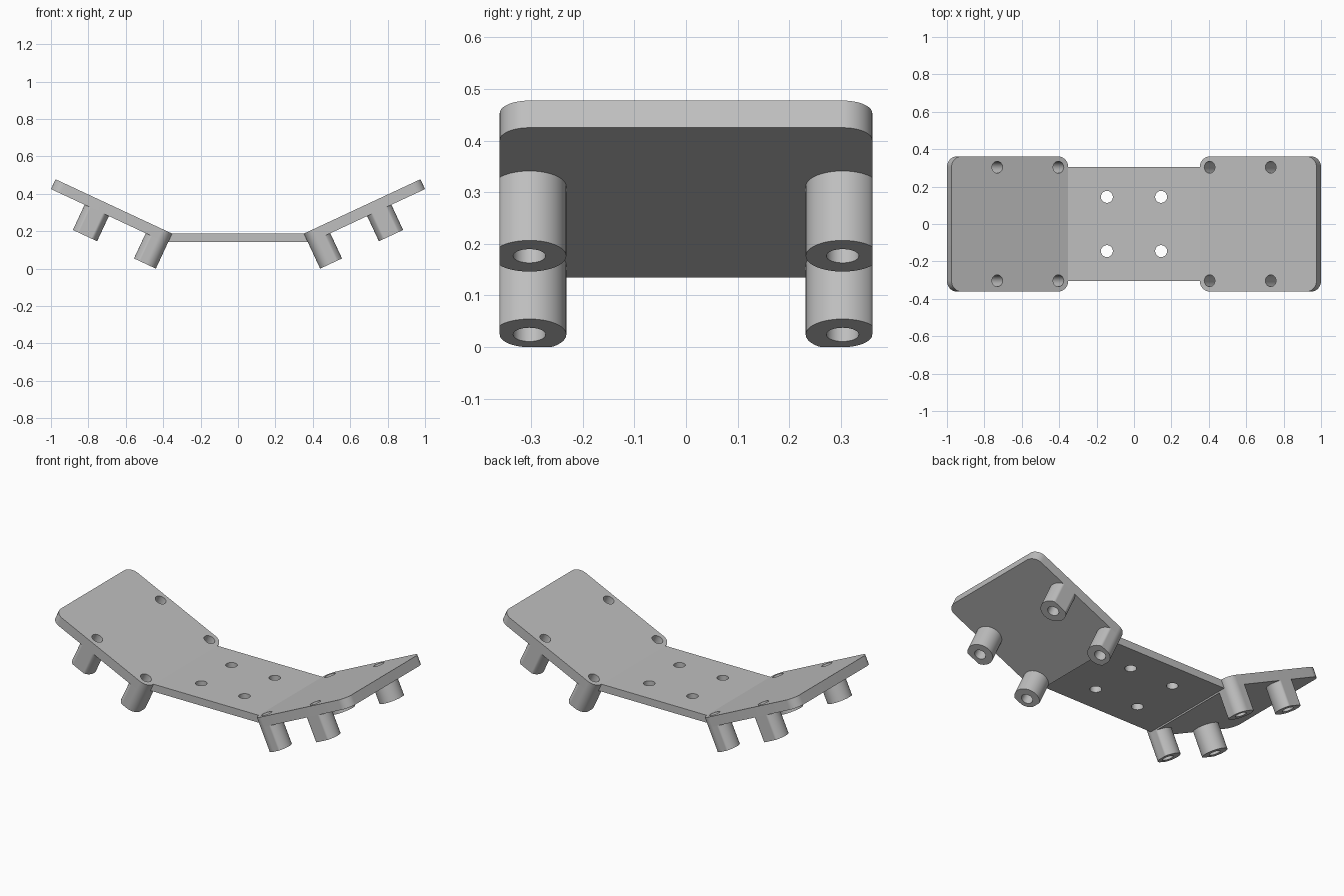
import bpy
import bmesh
from math import cos, sin, pi, radians
from mathutils import Matrix

default = bpy.data.objects.get("Cube")
if default:
    bpy.data.objects.remove(default)

TILT = radians(25)
HINGE_X, TOP_Z = 0.352, 0.187        # top edge where the wings meet the centre
WING_LEN, WING_HALF, WING_THICK = 0.688, 0.361, 0.058
CORNER_R = 0.0575
BOSS_R, BORE_R, BOSS_END = 0.0715, 0.0315, 0.2065
BOSS_S = (CORNER_R, 0.418)           # boss positions along the wing
BOSS_Y = WING_HALF - CORNER_R
CENTRE_HALF, CENTRE_THICK = 0.305, 0.045

grey = bpy.data.materials.new("plain grey")
grey.use_nodes = True
colour = (0.52, 0.52, 0.52, 1)
grey.diffuse_color = colour
grey.node_tree.nodes["Principled BSDF"].inputs["Base Color"].default_value = colour


def arc(x, y, r, start=0.0, sweep=2 * pi, n=48):
    """Points on an arc; a full turn leaves out the repeated last point."""
    steps = n if sweep > 6 else n + 1
    return [(x + r * cos(start + sweep * i / n), y + r * sin(start + sweep * i / n))
            for i in range(steps)]


def slab(name, outer, holes, top, bottom, matrix=Matrix(), flare=0.0):
    """Extrude an outline with holes; flare widens the bottom ends in x."""
    bm = bmesh.new()
    edges = []
    for loop in [outer] + holes:
        verts = [bm.verts.new((x, y, top)) for x, y in loop]
        edges += [bm.edges.new((v, verts[i - 1])) for i, v in enumerate(verts)]
    bmesh.ops.triangle_fill(bm, edges=edges, use_beauty=True, normal=(0, 0, 1))
    ext = bmesh.ops.extrude_face_region(bm, geom=bm.faces[:], use_keep_orig=True)
    for v in [g for g in ext["geom"] if isinstance(g, bmesh.types.BMVert)]:
        v.co.z = bottom
        if flare and abs(v.co.x) > HINGE_X - 0.01:
            v.co.x += flare if v.co.x > 0 else -flare
    bmesh.ops.recalc_face_normals(bm, faces=bm.faces[:])
    mesh = bpy.data.meshes.new(name)
    bm.to_mesh(mesh)
    bm.free()
    mesh.materials.append(grey)
    obj = bpy.data.objects.new(name, mesh)
    obj.matrix_world = matrix
    bpy.context.collection.objects.link(obj)
    bpy.ops.object.select_all(action='DESELECT')
    obj.select_set(True)
    bpy.context.view_layer.objects.active = obj
    bpy.ops.object.shade_smooth_by_angle(angle=radians(30))
    return obj


# Centre plate with four screw holes, its ends bevelled to meet the wings
c = 0.145
centre_outline = [(-HINGE_X, -CENTRE_HALF), (HINGE_X, -CENTRE_HALF),
                  (HINGE_X, CENTRE_HALF), (-HINGE_X, CENTRE_HALF)]
centre_holes = [arc(x, y, 0.032) for x in (-c, c) for y in (-c, c)]
slab("centre_plate", centre_outline, centre_holes, TOP_Z, TOP_Z - CENTRE_THICK,
     flare=CENTRE_THICK * sin(TILT) / cos(TILT))

# Rounded wing outline, running outward from the hinge
r = CORNER_R
wing_outline = []
for i, (x, y) in enumerate([(WING_LEN - r, BOSS_Y), (r, BOSS_Y),
                            (r, -BOSS_Y), (WING_LEN - r, -BOSS_Y)]):
    wing_outline += arc(x, y, r, i * pi / 2, pi / 2, 12)
wing_holes = [arc(s, y, BORE_R) for s in BOSS_S for y in (-BOSS_Y, BOSS_Y)]


def boss_outline(s, side):
    """Circle trimmed flush with the wing edge, and with its corner if there."""
    points = []
    for dx, dy in arc(0, 0, BOSS_R, n=72):
        if s == r and dx <= 0 and dy * side >= 0:
            dx, dy = dx * r / BOSS_R, dy * r / BOSS_R
        dx = max(dx, -s)
        dy = side * min(dy * side, r)
        points.append((s + dx, side * BOSS_Y + dy))
    return points


# Both tilted wings with hollow standoffs underneath
right_wing = Matrix.Translation((HINGE_X, 0, TOP_Z)) @ Matrix.Rotation(-TILT, 4, 'Y')
for label, turn in (("left", 0), ("right", pi)):
    place = Matrix.Rotation(turn, 4, 'Z') @ right_wing
    slab(label + "_wing", wing_outline, wing_holes, 0, -WING_THICK, place)
    for s, where in zip(BOSS_S, ("inner", "outer")):
        for side in (-1, 1):
            end = "front" if side * cos(turn) < 0 else "back"
            slab(f"{label}_{where}_{end}_standoff", boss_outline(s, side),
                 [arc(s, side * BOSS_Y, BORE_R)], -WING_THICK, -BOSS_END, place)
